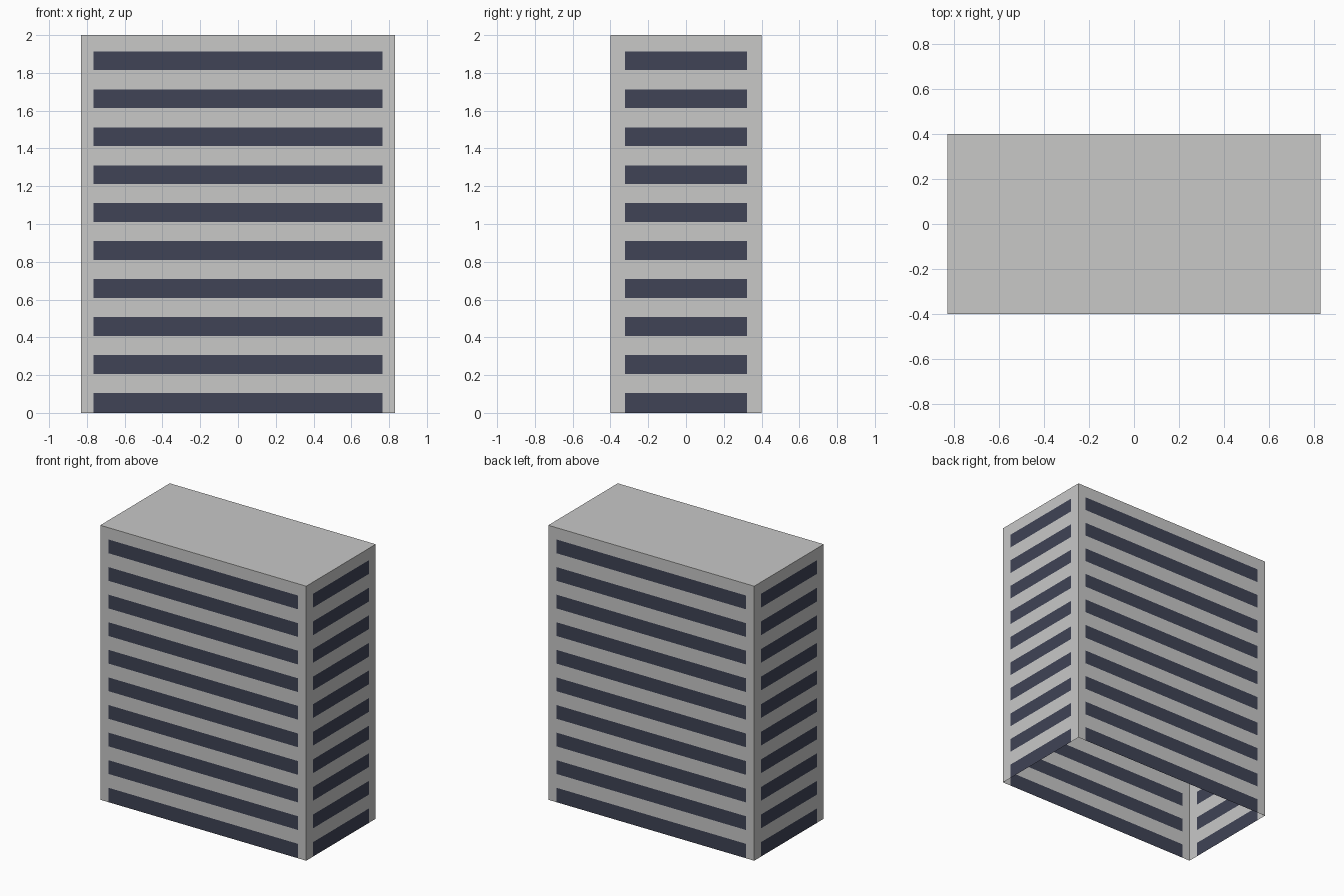
import bpy
import bmesh
from mathutils import Vector

if "Cube" in bpy.data.objects:
    bpy.data.objects.remove(bpy.data.objects["Cube"])

HX, HY, H = 0.83, 0.40, 2.0      # half width, half depth, height
WX, WY = 0.765, 0.322            # half lengths of the window bands
FLOORS, PITCH = 10, 0.201


def material(name, rgb):
    m = bpy.data.materials.new(name)
    m.diffuse_color = (*rgb, 1.0)
    m.use_nodes = True
    m.node_tree.nodes["Principled BSDF"].inputs["Base Color"].default_value = m.diffuse_color
    return m


wall_grey = material("wall_grey", (0.58, 0.58, 0.575))
window_blue = material("window_dark_blue", (0.050, 0.056, 0.092))

# Heights of the window band edges, bottom to top
levels = [0.0]
for i in range(FLOORS):
    if i:
        levels.append(0.005 + i * PITCH)
    levels.append(0.105 + i * PITCH)
levels.append(H)


def make_object(name, build):
    bm = bmesh.new()
    build(bm)
    mesh = bpy.data.meshes.new(name)
    bm.to_mesh(mesh)
    bm.free()
    mesh.materials.append(wall_grey)
    mesh.materials.append(window_blue)
    obj = bpy.data.objects.new(name, mesh)
    bpy.context.collection.objects.link(obj)
    return obj


# One wall: a grid whose middle column alternates window band and wall
def make_wall(name, along, half, band, dist):
    along = Vector(along)
    out = along.cross(Vector((0, 0, 1))) * dist

    def build(bm):
        cols = [-half, -band, band, half]
        grid = [[bm.verts.new(out + along * c + Vector((0, 0, z))) for c in cols]
                for z in levels]
        for r in range(len(levels) - 1):
            for c in range(3):
                f = bm.faces.new((grid[r][c], grid[r][c + 1],
                                  grid[r + 1][c + 1], grid[r + 1][c]))
                f.material_index = 1 if c == 1 and r % 2 == 0 else 0

    return make_object(name, build)


make_wall("front_wall", (1, 0, 0), HX, WX, HY)
make_wall("back_wall", (-1, 0, 0), HX, WX, HY)
make_wall("right_wall", (0, 1, 0), HY, WY, HX)
make_wall("left_wall", (0, -1, 0), HY, WY, HX)


# Flat roof; the underside of the building stays open
def build_roof(bm):
    bm.faces.new([bm.verts.new((x, y, H)) for x, y in
                  ((-HX, -HY), (HX, -HY), (HX, HY), (-HX, HY))])


make_object("roof", build_roof)
